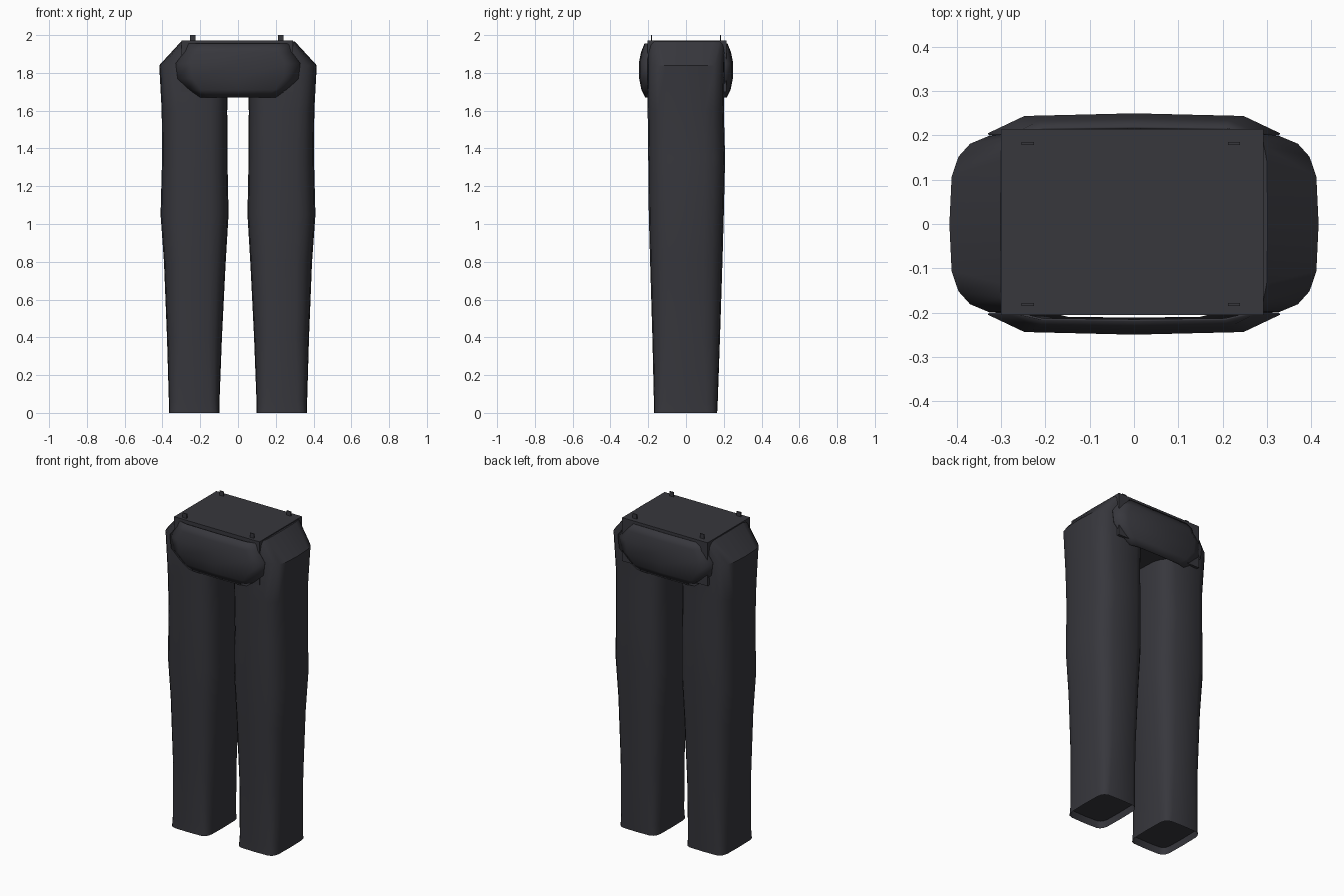
import bpy, bmesh, math

cube = bpy.data.objects.get("Cube")
if cube:
    bpy.data.objects.remove(cube, do_unlink=True)

cloth = bpy.data.materials.new("charcoal cloth")
cloth.use_nodes = True
colour = (0.038, 0.038, 0.046, 1)
cloth.diffuse_color = colour
cloth.node_tree.nodes["Principled BSDF"].inputs["Base Color"].default_value = colour


def finish(name, bm, angle=40, recalc=True):
    if recalc:
        bmesh.ops.recalc_face_normals(bm, faces=bm.faces)
    mesh = bpy.data.meshes.new(name)
    bm.to_mesh(mesh)
    bm.free()
    mesh.materials.append(cloth)
    mesh.shade_smooth()
    mesh.set_sharp_from_angle(angle=math.radians(angle))
    obj = bpy.data.objects.new(name, mesh)
    bpy.context.collection.objects.link(obj)
    return obj


def box(name, x0, x1, y0, y1, z0, z1):
    bm = bmesh.new()
    bmesh.ops.create_cube(bm, size=1)
    for v in bm.verts:
        v.co.x = x0 + (v.co.x + 0.5) * (x1 - x0)
        v.co.y = y0 + (v.co.y + 0.5) * (y1 - y0)
        v.co.z = z0 + (v.co.z + 0.5) * (z1 - z0)
    return finish(name, bm)


def power(value, n):
    return math.copysign(abs(value) ** (2 / n), value)


# Leg rings: height, inner x, outer x, front y, back y, squareness
RINGS = [
    (0.04, 0.105, 0.36, -0.16, 0.158, 6),
    (0.0, 0.098, 0.366, -0.17, 0.165, 6),
    (0.06, 0.098, 0.366, -0.17, 0.168, 5),
    (0.4, 0.085, 0.376, -0.178, 0.18, 3.5),
    (0.8, 0.065, 0.392, -0.19, 0.193, 3.2),
    (1.05, 0.05, 0.41, -0.197, 0.2, 3.2),
    (1.35, 0.056, 0.402, -0.2, 0.207, 3.2),
    (1.6, 0.057, 0.404, -0.203, 0.2, 3.4),
    (1.84, 0.05, 0.417, -0.204, 0.204, 3.6),
    (1.965, 0.05, 0.302, -0.2, 0.21, 6),
]
SIDES = 20


def leg(name, side):
    bm = bmesh.new()
    loops = []
    for z, xi, xo, yf, yb, n in RINGS:
        loop = []
        for i in range(SIDES):
            a = math.tau * i / SIDES
            x = (xi + xo) / 2 + (xo - xi) / 2 * power(math.cos(a), n)
            y = (yf + yb) / 2 + (yb - yf) / 2 * power(math.sin(a), n)
            loop.append(bm.verts.new((side * x, y, z)))
        loops.append(loop)
    for low, high in zip(loops, loops[1:]):
        for i in range(SIDES):
            j = (i + 1) % SIDES
            bm.faces.new((low[i], low[j], high[j], high[i]))
    bm.faces.new(loops[0])
    bm.faces.new(loops[-1])
    finish(name, bm)


leg("left_leg", 1)
leg("right_leg", -1)

# Waist block closing the top between the legs
box("waist_block", -0.3, 0.292, -0.205, 0.215, 1.7, 1.972)

# Bulging hip panels: height, half width, depth
ROWS = [(1.67, 0.2, 0.216), (1.71, 0.26, 0.236), (1.77, 0.32, 0.248),
        (1.85, 0.33, 0.25), (1.91, 0.285, 0.238), (1.955, 0.275, 0.22)]
COLUMNS = [(-1, 0.045), (-0.75, 0.006), (0, 0), (0.75, 0.006), (1, 0.045)]


def hip_panel(name, side):
    bm = bmesh.new()
    grid = []
    for z, half, depth in ROWS:
        bulge = min(1, (depth - 0.2) / 0.05)
        grid.append([bm.verts.new((u * half, side * (depth - drop * bulge), z))
                     for u, drop in COLUMNS])
    for low, high in zip(grid, grid[1:]):
        for i in range(len(COLUMNS) - 1):
            quad = (low[i], low[i + 1], high[i + 1], high[i])
            bm.faces.new(quad if side < 0 else quad[::-1])
    obj = finish(name, bm, 50, recalc=False)
    shell = obj.modifiers.new("cloth thickness", "SOLIDIFY")
    shell.thickness = 0.005
    shell.offset = -1


hip_panel("front_hip_panel", -1)
hip_panel("back_hip_panel", 1)

# Small upright tabs on the waist edge
for end, y in (("front", -0.182), ("back", 0.182)):
    for side, x in (("left", 0.226), ("right", -0.24)):
        box(f"{end}_{side}_waist_tab", x - 0.014, x + 0.014,
            y - 0.003, y + 0.003, 1.95, 2.0)
